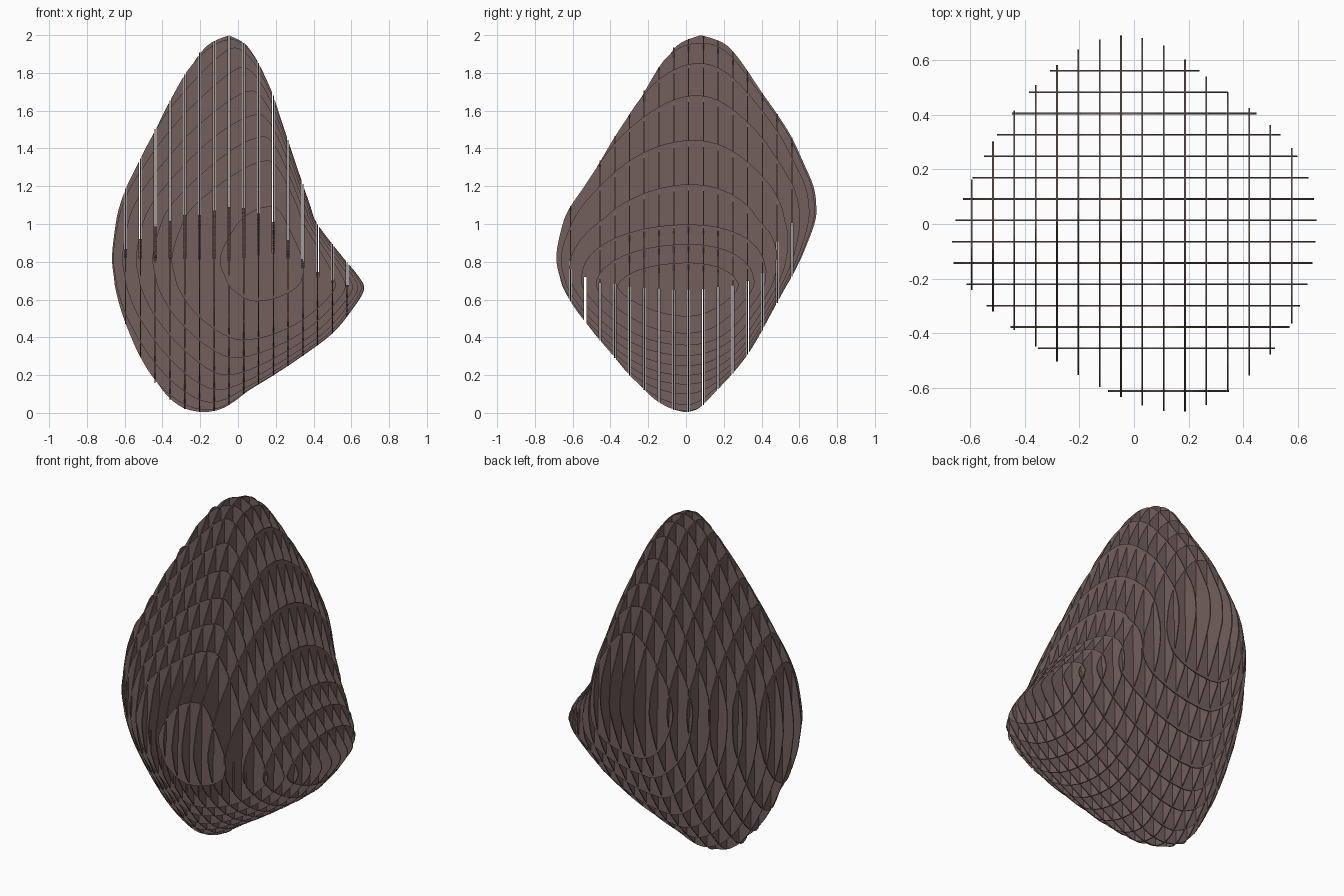
import bpy, bmesh
from mathutils import Vector

if "Cube" in bpy.data.objects:
    bpy.data.objects.remove(bpy.data.objects["Cube"])

STEP, THICK, SLOT = 0.0782, 0.006, 0.012
X_PLANES = [-0.595 + STEP * i for i in range(16)]
Y_PLANES = [-0.612 + STEP * i for i in range(16)]
MISSING_Y = 1                      # this rib is absent, only its slots remain

# body silhouette: z, left x, right x, front y, back y
ROWS = [
    (0.00, -.18, -.18, .00, .00), (0.02, -.28, -.09, -.08, .065),
    (0.06, -.35, -.02, -.15, .11), (0.12, -.41, .06, -.22, .165),
    (0.20, -.465, .19, -.30, .24), (0.30, -.52, .34, -.385, .32),
    (0.42, -.575, .50, -.485, .395), (0.54, -.62, .60, -.58, .46),
    (0.65, -.65, .667, -.645, .52), (0.72, -.66, .64, -.67, .56),
    (0.83, -.67, .55, -.69, .615), (1.00, -.65, .42, -.655, .68),
    (1.09, -.63, .385, -.615, .69), (1.20, -.59, .347, -.54, .675),
    (1.33, -.525, .303, -.46, .62), (1.46, -.46, .26, -.38, .56),
    (1.58, -.40, .22, -.30, .485), (1.70, -.335, .18, -.225, .40),
    (1.82, -.265, .125, -.15, .32), (1.90, -.21, .08, -.095, .26),
    (1.96, -.145, .03, -.03, .195), (2.00, -.05, -.05, .08, .08)]


def smooth_rows(rows, n=4):
    out = []
    for i in range(len(rows) - 1):
        a, b, c, d = (rows[max(0, min(len(rows) - 1, i + k))] for k in (-1, 0, 1, 2))
        for s in range(n):
            t = s / n
            out.append([0.5 * (2 * q + (r - p) * t + (2 * p - 5 * q + 4 * r - u) * t * t
                               + (3 * q - p - 3 * r + u) * t ** 3)
                        for p, q, r, u in zip(a, b, c, d)])
    return out + [list(rows[-1])]


def quad(z, a, zm, m, b):
    # parabola through (0, a), (zm, m), (2, b)
    return (a * (z - zm) * (z - 2) / (2 * zm) + m * z * (z - 2) / (zm * (zm - 2))
            + b * z * (z - zm) / (2 * (2 - zm)))


def section(row, n=16):
    z, xl, xr, yf, yb = row
    z = min(2, max(0, z))
    left = Vector((xl, quad(z, 0, .85, -.105, .08), z))
    right = Vector((xr, quad(z, 0, .65, .01, .08), z))
    front = Vector((quad(z, -.18, .83, .15, -.05), yf, z))
    back = Vector((quad(z, -.18, 1.08, -.05, -.05), yb, z))
    corner = lambda a, b: Vector((a.x, b.y, z))
    pts = []
    for p, q, c, k in ((right, back, corner(right, back), .6),
                       (back, left, corner(left, back), .41),
                       (left, front, corner(left, front), .28),
                       (front, right, corner(right, front), .57)):
        h1, h2 = p.lerp(c, k), q.lerp(c, k)
        for i in range(n):
            t = i / n
            u = 1 - t
            pts.append(p * u ** 3 + h1 * 3 * u * u * t + h2 * 3 * u * t * t + q * t ** 3)
    return pts


def make_body():
    bm = bmesh.new()
    rings = [[bm.verts.new(p) for p in section(r)] for r in smooth_rows(ROWS)]
    for a, b in zip(rings, rings[1:]):
        for i in range(len(a)):
            j = (i + 1) % len(a)
            bm.faces.new((a[i], a[j], b[j], b[i]))
    bmesh.ops.remove_doubles(bm, verts=bm.verts, dist=1e-5)
    return bm


def cut(bm, co, axis, clear=False):
    no = Vector((0, 0, 0))
    no[axis] = 1
    bmesh.ops.bisect_plane(bm, geom=bm.verts[:] + bm.edges[:] + bm.faces[:], dist=1e-6,
                           plane_co=no * co, plane_no=no,
                           clear_inner=clear, clear_outer=clear)


def make_rib(name, body, axis, pos, crossings, slot_low):
    bm = body.copy()
    cut(bm, pos, axis, True)
    bmesh.ops.remove_doubles(bm, verts=bm.verts, dist=1e-5)
    bmesh.ops.triangle_fill(bm, edges=bm.edges[:], use_beauty=True)
    other = 1 - axis
    # half-depth slots for the crossing ribs
    for c in crossings:
        lo, hi = c - SLOT / 2, c + SLOT / 2
        cut(bm, lo, other)
        cut(bm, hi, other)
        inside = lambda f: lo < f.calc_center_median()[other] < hi
        col = [f for f in bm.faces if inside(f)]
        if not col:
            continue
        zs = [v.co.z for f in col for v in f.verts]
        mid = (min(zs) + max(zs)) / 2
        geom = col + list({e for f in col for e in f.edges}) + list({v for f in col for v in f.verts})
        bmesh.ops.bisect_plane(bm, geom=geom, dist=1e-6, plane_co=(0, 0, mid), plane_no=(0, 0, 1))
        drop = [f for f in bm.faces if inside(f)
                and (f.calc_center_median().z < mid) == slot_low]
        bmesh.ops.delete(bm, geom=drop, context='FACES')
    # give the sheet its thickness
    off = Vector((0, 0, 0))
    off[axis] = THICK
    bmesh.ops.translate(bm, verts=bm.verts, vec=-off / 2)
    bottom = bm.faces[:]
    ext = bmesh.ops.extrude_face_region(bm, geom=bottom, use_keep_orig=True)
    bmesh.ops.translate(bm, vec=off,
                        verts=[g for g in ext['geom'] if isinstance(g, bmesh.types.BMVert)])
    bmesh.ops.recalc_face_normals(bm, faces=bm.faces)
    me = bpy.data.meshes.new(name)
    bm.to_mesh(me)
    bm.free()
    me.materials.append(mat)
    bpy.context.collection.objects.link(bpy.data.objects.new(name, me))


mat = bpy.data.materials.new("brown_board")
mat.diffuse_color = (0.17, 0.115, 0.11, 1)
mat.use_nodes = True
mat.node_tree.nodes["Principled BSDF"].inputs["Base Color"].default_value = mat.diffuse_color
body = make_body()

# ribs facing sideways, slotted from below
for i, x in enumerate(X_PLANES):
    make_rib(f"side_rib_{i + 1:02d}", body, 0, x, Y_PLANES, True)

# ribs facing front, slotted from above
for i, y in enumerate(Y_PLANES):
    if i != MISSING_Y:
        make_rib(f"front_rib_{i + 1:02d}", body, 1, y, X_PLANES, False)
body.free()
